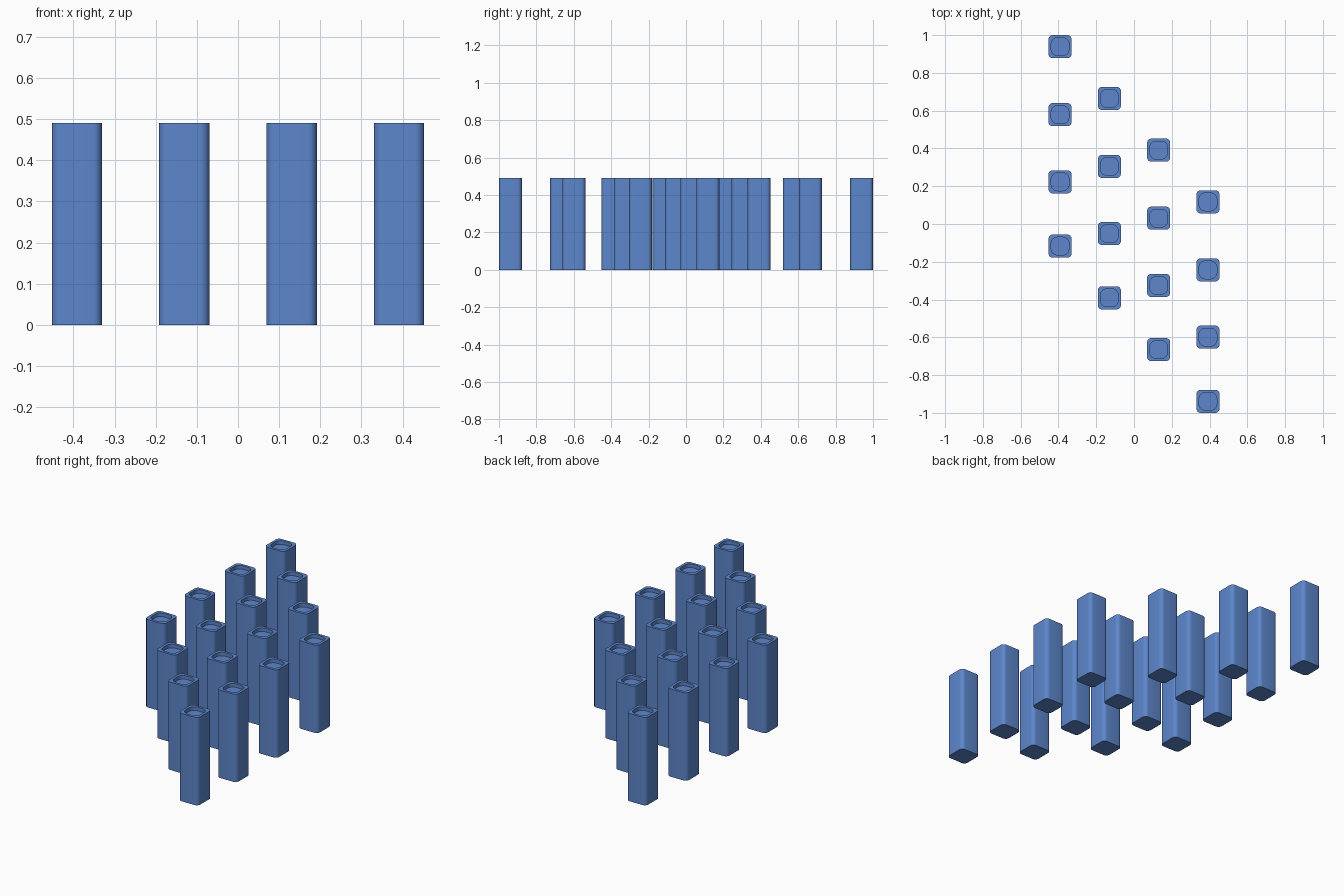
import bpy, bmesh, math

if "Cube" in bpy.data.objects:
    bpy.data.objects.remove(bpy.data.objects["Cube"])

HEIGHT, DEPTH = 0.49, 0.02
OUTER, OUTER_R = 0.061, 0.022
INNER, INNER_R = 0.047, 0.033
SEG = 6


def rounded_square(half, radius):
    """Corner-arc points of a rounded square, counter-clockwise."""
    pts = []
    for k in range(4):
        mid = math.radians(45 + 90 * k)
        cx = math.copysign(half - radius, math.cos(mid))
        cy = math.copysign(half - radius, math.sin(mid))
        for i in range(SEG + 1):
            a = math.radians(90 * k + 90 * i / SEG)
            pts.append((cx + radius * math.cos(a), cy + radius * math.sin(a)))
    return pts


def pillar_mesh():
    # Loops: outer base, outer top, rim inner edge, recess floor
    bm = bmesh.new()
    outer, inner = rounded_square(OUTER, OUTER_R), rounded_square(INNER, INNER_R)
    levels = [(outer, 0), (outer, HEIGHT), (inner, HEIGHT), (inner, HEIGHT - DEPTH)]
    loops = [[bm.verts.new((x, y, z)) for x, y in pts] for pts, z in levels]
    n = len(outer)
    for low, high in zip(loops, loops[1:]):
        for i in range(n):
            j = (i + 1) % n
            bm.faces.new((low[i], low[j], high[j], high[i]))
    bm.faces.new(loops[0][::-1])
    bm.faces.new(loops[-1])
    mesh = bpy.data.meshes.new("pillar")
    bm.to_mesh(mesh)
    bm.free()
    mesh.shade_smooth()
    mesh.set_sharp_from_angle(angle=math.radians(40))
    return mesh


blue = bpy.data.materials.new("blue")
blue.diffuse_color = (0.11, 0.24, 0.6, 1)
blue.use_nodes = True
blue.node_tree.nodes["Principled BSDF"].inputs["Base Color"].default_value = blue.diffuse_color
mesh = pillar_mesh()
mesh.materials.append(blue)

# Skewed 4 x 4 grid: each column steps toward the front
for col in range(4):
    for row, y in enumerate((0.939, 0.579, 0.223, -0.117)):
        pillar = bpy.data.objects.new(f"pillar_{col + 1}_{row + 1}", mesh)
        pillar.location = (-0.3915 + 0.261 * col, y - 0.274 * col, 0)
        bpy.context.collection.objects.link(pillar)
